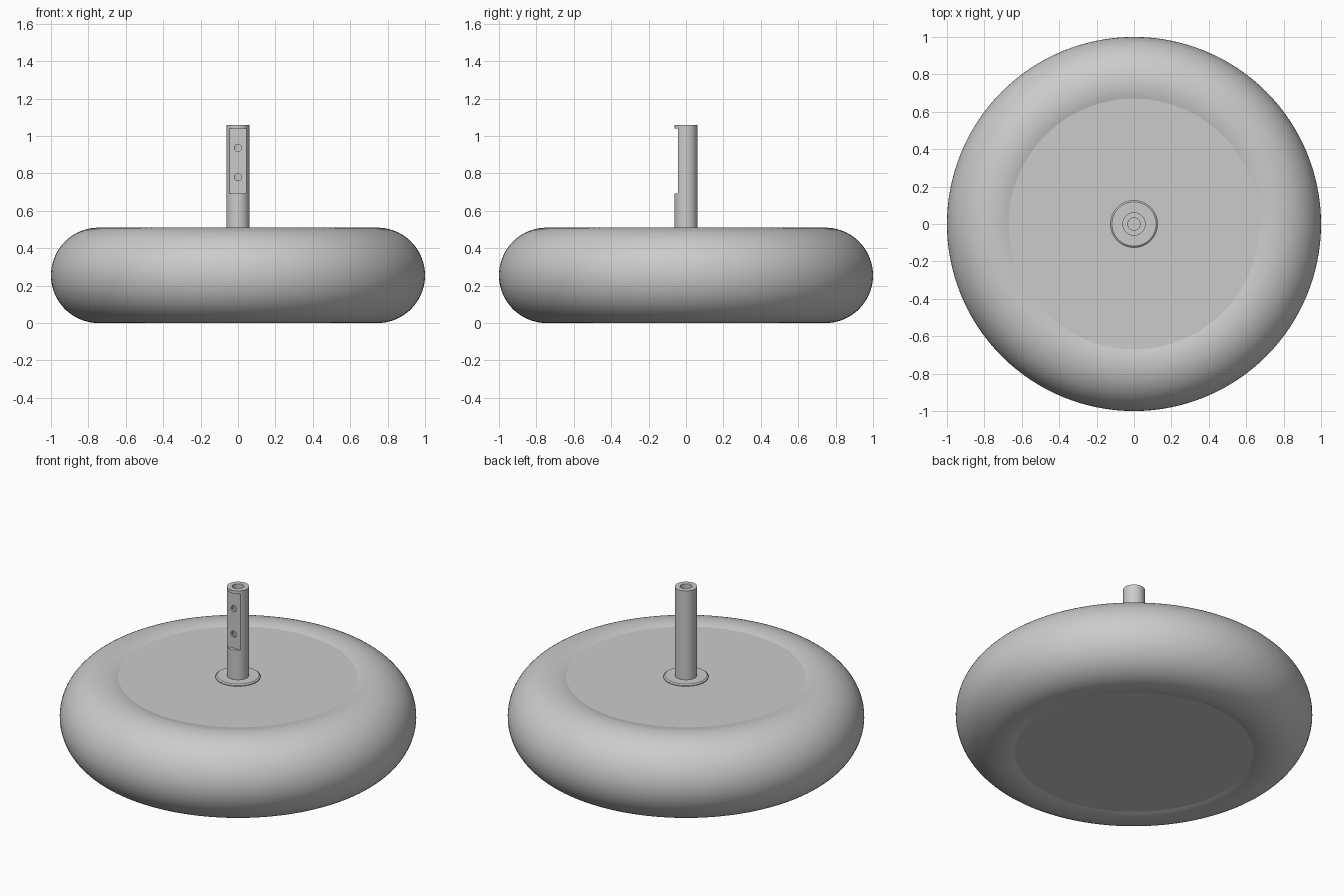
import bpy
import bmesh
import math

old = bpy.data.objects.get("Cube")
if old:
    bpy.data.objects.remove(old, do_unlink=True)

grey = bpy.data.materials.new("plain grey")
grey.use_nodes = True
COLOUR = (0.6, 0.6, 0.6, 1)
grey.diffuse_color = COLOUR
grey.node_tree.nodes["Principled BSDF"].inputs["Base Color"].default_value = COLOUR


def lathe(name, profile, steps):
    """Revolve (radius, height) points around the upright axis."""
    bm = bmesh.new()
    verts = [bm.verts.new((r, 0, z)) for r, z in profile]
    edges = [bm.edges.new(pair) for pair in zip(verts, verts[1:])]
    bmesh.ops.spin(bm, geom=verts + edges, cent=(0, 0, 0), axis=(0, 0, 1),
                   angle=math.tau, steps=steps, use_duplicate=False)
    bmesh.ops.remove_doubles(bm, verts=bm.verts, dist=1e-5)
    bmesh.ops.recalc_face_normals(bm, faces=bm.faces)
    mesh = bpy.data.meshes.new(name)
    bm.to_mesh(mesh)
    bm.free()
    obj = bpy.data.objects.new(name, mesh)
    bpy.context.collection.objects.link(obj)
    mesh.materials.append(grey)
    return obj


def activate(obj):
    bpy.ops.object.select_all(action="DESELECT")
    obj.select_set(True)
    bpy.context.view_layer.objects.active = obj


def smooth(obj, degrees=30):
    activate(obj)
    bpy.ops.object.shade_smooth_by_angle(angle=math.radians(degrees))


def cut(obj, cutter):
    """Subtract the cutter and discard it."""
    cutter.hide_render = True
    mod = obj.modifiers.new("cut", "BOOLEAN")
    mod.operation = "DIFFERENCE"
    mod.solver = "EXACT"
    mod.object = cutter
    activate(obj)
    bpy.ops.object.modifier_apply(modifier=mod.name)
    bpy.data.objects.remove(cutter, do_unlink=True)


# Round tyre, meeting the hub just inside its crest
TUBE = 0.255
CENTRE = 1 - TUBE
HUB = 0.67
lean = math.asin((CENTRE - HUB) / TUBE)
hub_half = TUBE * math.cos(lean)
ARC = 48
angles = [math.pi / 2 + lean - i / ARC * (math.pi + 2 * lean) for i in range(ARC + 1)]
tyre = lathe("tyre", [(CENTRE + TUBE * math.cos(a), TUBE + TUBE * math.sin(a))
                      for a in angles], 128)
smooth(tyre)

# Flat hub, sunk slightly below the tyre crest on both sides
low, high = TUBE - hub_half, TUBE + hub_half
hub = lathe("hub", [(0, low), (HUB, low), (HUB, high), (0, high)], 128)
smooth(hub)

# Chamfered collar around the axle
top = 2 * TUBE
collar = lathe("axle_collar", [(0, high - 0.01), (0.126, high - 0.01), (0.126, top - 0.006),
                               (0.118, top), (0, top)], 64)
smooth(collar)

# Axle with a central bore, a front flat and two screw holes
TIP = 1.06
axle = lathe("axle", [(0, 0.48), (0.062, 0.48), (0.062, TIP), (0, TIP)], 64)
cut(axle, lathe("bore_cutter", [(0, 0.56), (0.033, 0.56), (0.033, 1.2), (0, 1.2)], 32))

bpy.ops.mesh.primitive_cube_add(size=1, location=(0, -0.092, 0.867))
flat_cutter = bpy.context.object
flat_cutter.name = "flat_cutter"
flat_cutter.scale = (0.2, 0.1, 0.348)
bpy.context.view_layer.update()
cut(axle, flat_cutter)

for height in (0.78, 0.937):
    bpy.ops.mesh.primitive_cylinder_add(vertices=24, radius=0.019, depth=0.1,
                                        location=(0, -0.05, height),
                                        rotation=(math.pi / 2, 0, 0))
    bpy.context.view_layer.update()
    cut(axle, bpy.context.object)
smooth(axle)
